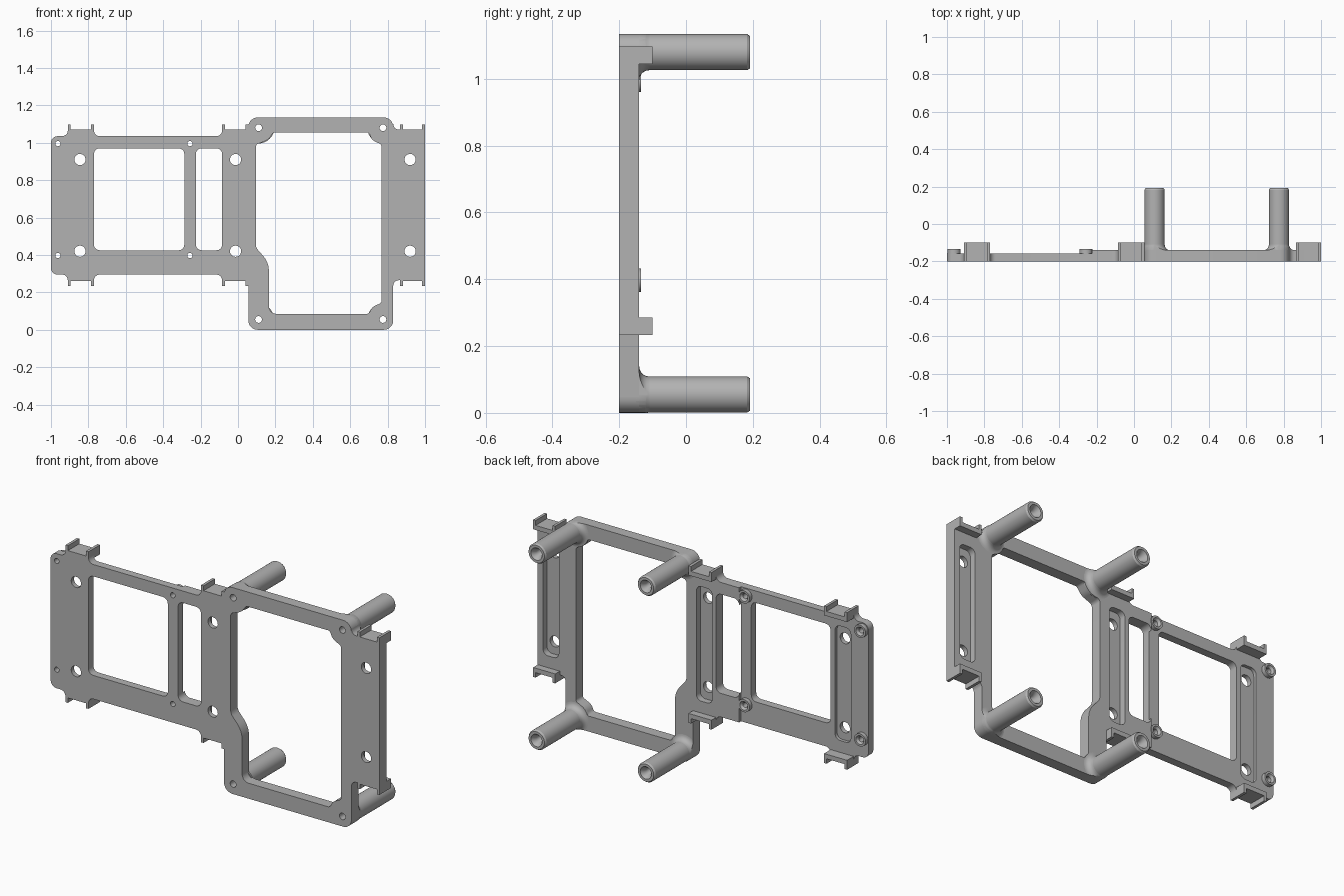
import bpy, bmesh, math
from mathutils import Vector

cube = bpy.data.objects.get("Cube")
if cube:
    bpy.data.objects.remove(cube)

grey = bpy.data.materials.new("matte grey")
grey.use_nodes = True
grey.diffuse_color = (0.45, 0.45, 0.45, 1)
grey.node_tree.nodes["Principled BSDF"].inputs["Base Color"].default_value = (0.45, 0.45, 0.45, 1)

FRONT, BACK, THIN, FLOOR = -0.2, -0.14, -0.157, -0.175
MID = 0.665  # height the clips and holes are mirrored about


def finish(name, bm):
    bmesh.ops.recalc_face_normals(bm, faces=bm.faces[:])
    me = bpy.data.meshes.new(name)
    bm.to_mesh(me)
    bm.free()
    me.materials.append(grey)
    ob = bpy.data.objects.new(name, me)
    bpy.context.collection.objects.link(ob)
    return ob


def smooth(ob):
    ob.data.shade_smooth()
    ob.data.set_sharp_from_angle(angle=math.radians(32))


def rounded(corners, steps=6):
    """Outline with each corner (x, z, radius) filleted."""
    out = []
    for i, (x, z, r) in enumerate(corners):
        p = Vector((x, z))
        if r == 0:
            out.append(p)
            continue
        a = (Vector(corners[i - 1][:2]) - p).normalized()
        b = (Vector(corners[(i + 1) % len(corners)][:2]) - p).normalized()
        ang = a.angle(b)
        t = r / math.tan(ang / 2)
        c = p + (a + b).normalized() * r / math.sin(ang / 2)
        s, e, turn = p + a * t - c, p + b * t - c, math.pi - ang
        for k in range(steps + 1):
            f = k / steps
            out.append(c + (s * math.sin((1 - f) * turn) + e * math.sin(f * turn)) / math.sin(turn))
    return out


def rect(x0, x1, z0, z1, r=0):
    return rounded([(x0, z0, r), (x1, z0, r), (x1, z1, r), (x0, z1, r)])


def circle(x, z, r, n=24):
    return [Vector((x + r * math.cos(math.tau * i / n), z + r * math.sin(math.tau * i / n))) for i in range(n)]


def prisms(name, shapes):
    """Solids from (outline, y0, y1)."""
    bm = bmesh.new()
    for pts, y0, y1 in shapes:
        face = bm.faces.new([bm.verts.new((p.x, y0, p.y)) for p in pts])
        ext = bmesh.ops.extrude_face_region(bm, geom=[face])
        new = [g for g in ext["geom"] if isinstance(g, bmesh.types.BMVert)]
        bmesh.ops.translate(bm, verts=new, vec=(0, y1 - y0, 0))
    return finish(name, bm)


def lathe(name, x, z, profile, n=32):
    """Closed (radius, y) profile turned about a front-to-back axis."""
    bm = bmesh.new()
    rings = [[bm.verts.new((x + r * math.cos(math.tau * i / n), y, z + r * math.sin(math.tau * i / n)))
              for i in range(n)] for r, y in profile]
    for a, b in zip(rings, rings[1:] + rings[:1]):
        for i in range(n):
            j = (i + 1) % n
            bm.faces.new((a[i], a[j], b[j], b[i]))
    return finish(name, bm)


def boolean(ob, tool, operation):
    mod = ob.modifiers.new(operation, "BOOLEAN")
    mod.object, mod.operation, mod.solver = tool, operation, "EXACT"
    bpy.context.view_layer.update()
    deps = bpy.context.evaluated_depsgraph_get()
    me = bpy.data.meshes.new_from_object(ob.evaluated_get(deps))
    ob.modifiers.clear()
    ob.data = me


# Outer outline of the mounting plate
left_top = [(-1, 1.035, .035), (-.91, 1.035, .03), (-.91, 1.07, 0), (-.77, 1.07, 0),
            (-.77, 1.035, .03), (-.085, 1.035, .03), (-.085, 1.07, 0)]
right_side = [(.055, 1.07, 0), (.055, 1.135, .05), (.83, 1.135, .05), (.83, 1.07, .03), (1, 1.07, 0),
              (1, .265, 0), (.83, .265, .03), (.83, 0, .05), (.055, 0, .05), (.055, .265, 0)]
left_bottom = [(x, 2 * MID - z, r) for x, z, r in reversed(left_top)]
outline = rounded(left_top + right_side + left_bottom)
plate = prisms("mounting_plate", [(outline, FRONT, BACK)])

# Windows and through holes
big_window = rounded([(.095, .99, .02), (.16, 1.015, .06), (.19, 1.055, .02),
                      (.70, 1.055, .02), (.715, 1.015, .05), (.768, .99, .02),
                      (.768, .145, .02), (.715, .12, .05), (.70, .085, .02),
                      (.165, .085, .04), (.165, .36, .12), (.095, .44, .05)])
pillar_spots = [(x, z) for x in (.11, .775) for z in (.055, 1.08)]
boss_spots = [(x, z) for x in (-.963, -.257) for z in (.397, .995)]
openings = [big_window, rect(-.77, -.287, .425, .97, .03), rect(-.225, -.085, .425, .97, .03)]
openings += [circle(x, z, .03) for x in (-.845, -.013, .92) for z in (.42, .91)]
openings += [circle(x, z, .018) for x, z in pillar_spots]
openings += [circle(x, z, .014) for x, z in boss_spots]
holes = prisms("hole_cutter", [(o, -.3, 0) for o in openings])

# Thinner left frame, then pockets in the back of the three panels
thin = prisms("thin_cutter", [(rect(-1.1, -.225, .2, 1.2), THIN, 0)])
pockets = prisms("pocket_cutter", [(rect(c - .048, c + .048, .35, .98, .03), FLOOR, 0)
                                   for c in (-.845, -.013, .92)])
for cutter in (thin, pockets, holes):
    boolean(plate, cutter, "DIFFERENCE")
    bpy.data.objects.remove(cutter)
smooth(plate)

# Channel-shaped clips on the top and bottom edges
for name, x0, x1 in (("left_end", -.91, -.77), ("middle", -.085, .055), ("right_end", .866, 1)):
    lip = .015
    shape = [(x0, 1.045), (x1, 1.045), (x1, 1.097), (x1 - lip, 1.097), (x1 - lip, 1.07),
             (x0 + lip, 1.07), (x0 + lip, 1.097), (x0, 1.097)]
    for side, flip in (("upper", False), ("lower", True)):
        pts = [Vector((x, 2 * MID - z if flip else z)) for x, z in shape]
        prisms(f"{name}_{side}_clip", [(pts, FRONT, -.1)])

# Long hollow standoff pillars, each with a fillet trimmed to the plate edge
for i, (x, z) in enumerate(pillar_spots, 1):
    smooth(lathe(f"pillar_{i}", x, z, [(.018, -.19), (.054, -.19), (.054, .183), (.048, .192),
                                       (.034, .192), (.018, .165)]))
    curve = [(.084 - .03 * math.sin(a), -.11 - .03 * math.cos(a))
             for a in (math.pi / 2 * k / 6 for k in range(7))]
    fillet = lathe(f"pillar_fillet_{i}", x, z, [(.045, -.15), (.084, -.15)] + curve + [(.045, -.11)])
    trim = prisms("trim_helper", [(outline, -.3, .3)])
    boolean(fillet, trim, "INTERSECT")
    bpy.data.objects.remove(trim)
    smooth(fillet)

# Short screw bosses on the left frame
for i, (x, z) in enumerate(boss_spots, 1):
    smooth(lathe(f"screw_boss_{i}", x, z, [(.014, -.19), (.035, -.19), (.035, -.135),
                                           (.024, -.135), (.014, -.147)]))
